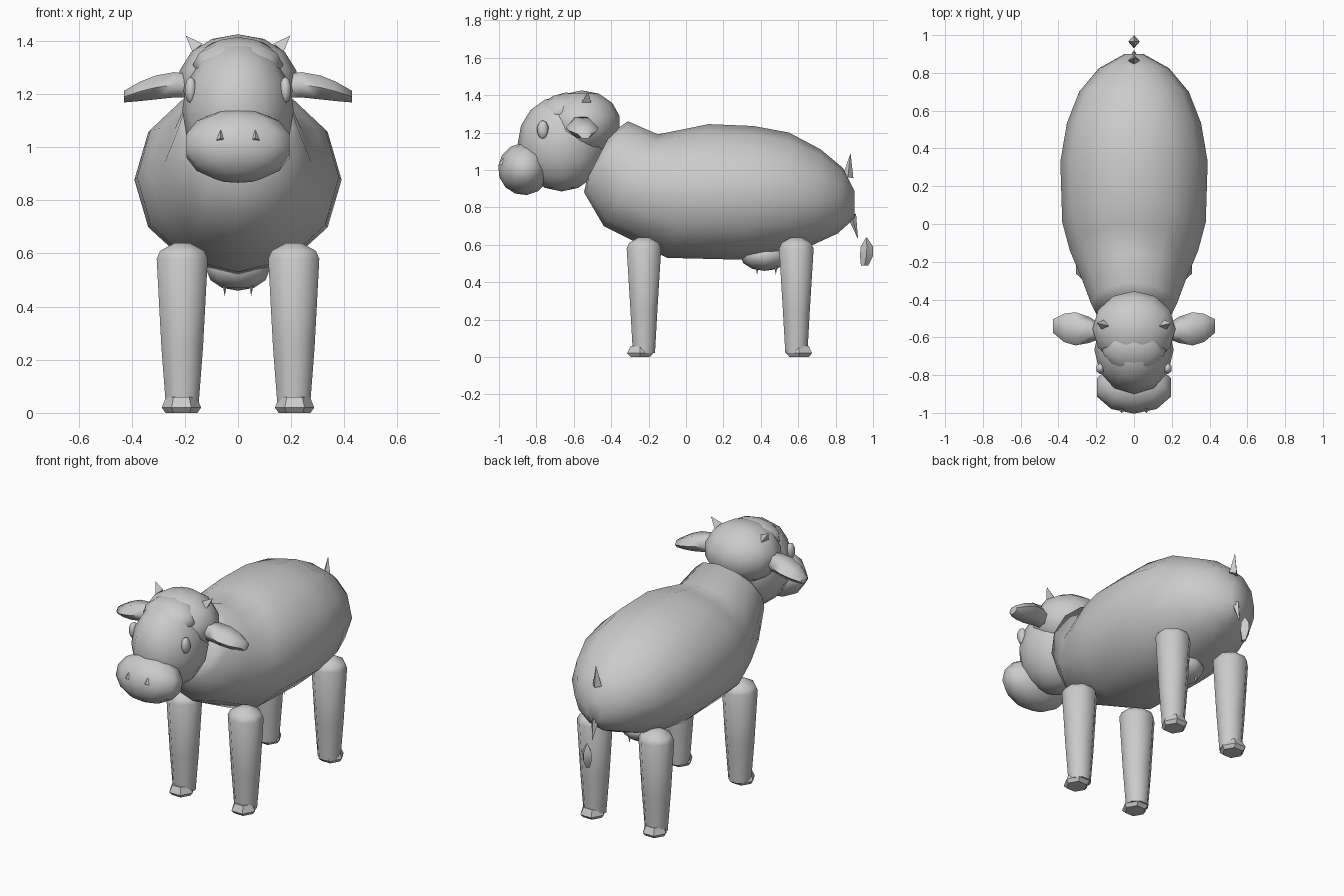
import bpy
import bmesh
import math
from mathutils import Vector

if "Cube" in bpy.data.objects:
    bpy.data.objects.remove(bpy.data.objects["Cube"])

GREY = (0.6, 0.6, 0.6, 1)
hide = bpy.data.materials.new("hide_grey")
hide.use_nodes = True
hide.diffuse_color = GREY
bsdf = hide.node_tree.nodes["Principled BSDF"]
bsdf.inputs["Base Color"].default_value = GREY
bsdf.inputs["Roughness"].default_value = 0.8


def finish(ob, name, angle=60):
    ob.name = name
    ob.data.materials.append(hide)
    bpy.ops.object.select_all(action="DESELECT")
    ob.select_set(True)
    bpy.context.view_layer.objects.active = ob
    bpy.ops.object.shade_smooth_by_angle(angle=math.radians(angle))


def loft(name, rings, n, angle=60, turn=0.0):
    """Skin elliptical rings given as (centre, half-axis u, half-axis v)."""
    bm = bmesh.new()
    loops = []
    for c, u, v in rings:
        c, u, v = Vector(c), Vector(u), Vector(v)
        angles = [math.tau * (i + turn) / n for i in range(n)]
        loops.append([bm.verts.new(c + u * math.cos(a) + v * math.sin(a)) for a in angles])
    for a, b in zip(loops, loops[1:]):
        for i in range(n):
            j = (i + 1) % n
            bm.faces.new((a[i], a[j], b[j], b[i]))
    bm.faces.new(loops[0])
    bm.faces.new(loops[-1])
    bmesh.ops.remove_doubles(bm, verts=bm.verts, dist=0.0005)
    bmesh.ops.recalc_face_normals(bm, faces=bm.faces)
    mesh = bpy.data.meshes.new(name)
    bm.to_mesh(mesh)
    bm.free()
    ob = bpy.data.objects.new(name, mesh)
    bpy.context.collection.objects.link(ob)
    finish(ob, name, angle)


def ball(name, loc, radii, segs=10, rings=6, tilt=0):
    bpy.ops.mesh.primitive_uv_sphere_add(segments=segs, ring_count=rings, radius=1,
                                         location=loc, rotation=(math.radians(tilt), 0, 0))
    ob = bpy.context.object
    ob.scale = radii
    finish(ob, name)


def spike(name, base, tip, r, sides=4):
    base, tip = Vector(base), Vector(tip)
    d = tip - base
    bpy.ops.mesh.primitive_cone_add(vertices=sides, radius1=r, depth=d.length,
                                    location=(base + tip) / 2,
                                    rotation=d.to_track_quat("Z", "Y").to_euler())
    finish(bpy.context.object, name, 30)


# Barrel and neck: (top y, top z, bottom y, bottom z, half width)
sections = [
    (-0.40, 1.20, -0.53, 0.95, 0.17),
    (-0.31, 1.26, -0.545, 0.88, 0.225),
    (-0.15, 1.19, -0.44, 0.70, 0.275),
    (0.00, 1.22, -0.28, 0.62, 0.34),
    (0.12, 1.245, -0.10, 0.53, 0.38),
    (0.36, 1.235, 0.30, 0.52, 0.39),
    (0.55, 1.20, 0.52, 0.55, 0.355),
    (0.72, 1.11, 0.68, 0.60, 0.29),
    (0.84, 1.01, 0.81, 0.66, 0.185),
    (0.90, 0.89, 0.90, 0.74, 0.05),
]
loft("body", [((0, (ty + by) / 2, (tz + bz) / 2), (w, 0, 0),
               (0, (ty - by) / 2, (tz - bz) / 2)) for ty, tz, by, bz, w in sections], 12)

# Head
ball("face", (0, -0.665, 1.14), (0.21, 0.235, 0.255), 12, 8)
ball("crown", (0, -0.555, 1.25), (0.225, 0.205, 0.175), 12, 7)
ball("forelock", (0, -0.67, 1.31), (0.17, 0.14, 0.095), 8, 6, 25)
ball("muzzle", (0, -0.865, 1.005), (0.21, 0.14, 0.14), 10, 7, -20)

# Udder and tail
ball("udder", (0, 0.42, 0.54), (0.12, 0.13, 0.08), 8, 6)
spike("tail_root", (0, 0.865, 0.96), (0, 0.88, 1.09), 0.03)
spike("tail", (0, 0.885, 0.76), (0, 0.92, 0.63), 0.025)
loft("tail_tuft", [((0, 0.965, 0.64), (0.002, 0, 0), (0, 0.002, 0)),
                   ((0, 0.967, 0.59), (0.03, 0, 0), (0, 0.033, 0)),
                   ((0, 0.965, 0.54), (0.03, 0, 0), (0, 0.035, 0)),
                   ((0, 0.955, 0.49), (0.012, 0, 0), (0, 0.02, 0))], 4)

# Paired parts
for s, side in ((1, "left"), (-1, "right")):
    loft(side + "_ear", [((s * x, y, z), (0, w, 0), (0, 0, h)) for x, y, z, w, h in (
        (0.17, -0.57, 1.23, 0.035, 0.05),
        (0.24, -0.56, 1.235, 0.07, 0.055),
        (0.31, -0.555, 1.225, 0.088, 0.052),
        (0.37, -0.55, 1.21, 0.075, 0.042),
        (0.43, -0.54, 1.19, 0.035, 0.025))], 6)
    spike(side + "_horn", (s * 0.155, -0.535, 1.37), (s * 0.197, -0.525, 1.42), 0.03, 3)
    ball(side + "_eye", (s * 0.178, -0.765, 1.215), (0.026, 0.032, 0.05), 6, 5)
    spike(side + "_nostril", (s * 0.065, -0.975, 1.035), (s * 0.065, -1.0, 1.035), 0.03, 3)
    for y in (0.38, 0.48):
        spike(side + "_teat", (s * 0.05, y, 0.51), (s * 0.05, y, 0.44), 0.014)

    # Legs taper to a small pointed hoof
    for end, y, toe in (("front", -0.225, -0.02), ("rear", 0.59, 0.015)):
        loft(f"{side}_{end}_leg", [((s * 0.21, y, z), (a, 0, 0), (0, b, 0)) for z, a, b in (
            (0.02, 0.066, 0.064), (0.25, 0.085, 0.078),
            (0.58, 0.104, 0.1), (0.61, 0.09, 0.085), (0.64, 0.03, 0.03))], 8, 60, 0.5)
        loft(f"{side}_{end}_hoof", [((s * 0.213, y + toe, z), (a, 0, 0), (0, b, 0))
                                    for z, a, b in ((0.0, 0.06, 0.06), (0.02, 0.074, 0.08),
                                                    (0.06, 0.058, 0.058))], 6, 40)
